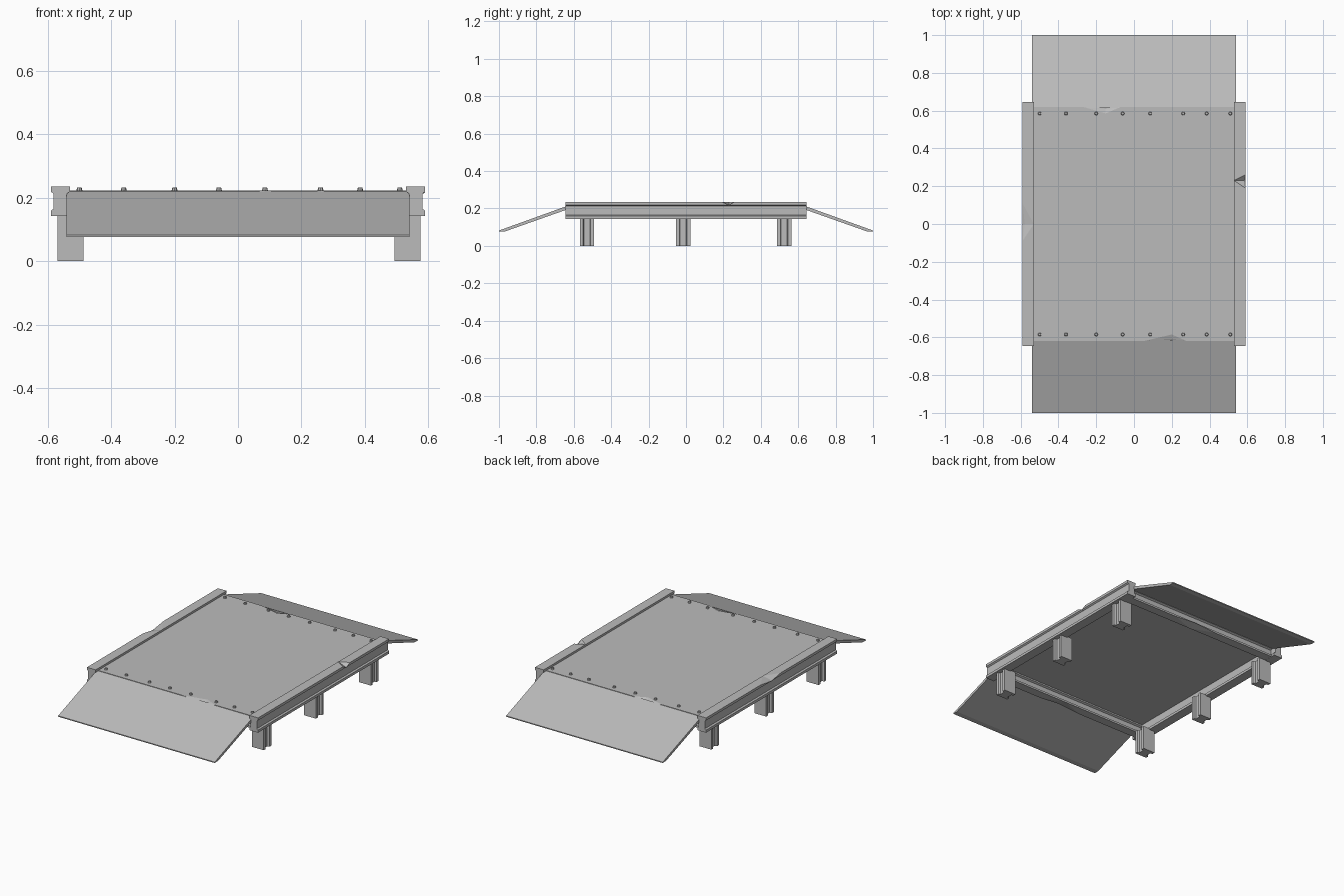
import bpy, bmesh
from mathutils import Vector

cube = bpy.data.objects.get("Cube")
if cube:
    bpy.data.objects.remove(cube, do_unlink=True)

steel = bpy.data.materials.new("grey_steel")
steel.use_nodes = True
GREY = (0.5, 0.5, 0.5, 1)
steel.diffuse_color = GREY
steel.node_tree.nodes["Principled BSDF"].inputs["Base Color"].default_value = GREY


def sweep(name, profile, stops, place, dents=()):
    """Sweep a closed profile through stops; place(u, v, t) gives each point."""
    bm = bmesh.new()
    rings = [[bm.verts.new(place(u, v, t)) for u, v in profile] for t in stops]
    n = len(profile)
    for a, b in zip(rings, rings[1:]):
        for i in range(n):
            j = (i + 1) % n
            bm.faces.new((a[i], a[j], b[j], b[i]))
    bm.faces.new(rings[0][::-1])
    bm.faces.new(rings[-1])
    # Dent: crease the corners around the nearest vertex, then push it
    for spot, push in dents:
        v = min(bm.verts, key=lambda w: (w.co - Vector(spot)).length)
        for f in list(v.link_faces):
            vs = list(f.verts)
            if len(vs) == 4:
                k = vs.index(v)
                bmesh.utils.face_split(f, vs[k - 1], vs[(k + 1) % 4])
        v.co += Vector(push)
    bmesh.ops.recalc_face_normals(bm, faces=bm.faces)
    mesh = bpy.data.meshes.new(name)
    bm.to_mesh(mesh)
    bm.free()
    obj = bpy.data.objects.new(name, mesh)
    mesh.materials.append(steel)
    bpy.context.collection.objects.link(obj)
    return obj


def i_section(w, h, flange, web, slope=0.006):
    """I-shaped outline: half width w, half height h, half web thickness."""
    q = [(w, h), (w, h - flange), (web, h - flange - slope)]
    right = q + [(u, -v) for u, v in q[::-1]]
    return right + [(-u, -v) for u, v in right]


# Long side beams, each with bent flanges
side = i_section(0.03, 0.046, 0.016, 0.021)
sweep("left_side_beam", side, (-0.645, 0.19, 0.23, 0.26, 0.645),
      lambda u, v, t: (0.56 + u, t, 0.189 + v),
      [((0.59, 0.23, 0.235), (-0.004, 0, -0.022))])
sweep("right_side_beam", side, (-0.645, -0.09, 0, 0.11, 0.645),
      lambda u, v, t: (-0.56 + u, t, 0.189 + v),
      [((-0.59, 0, 0.235), (0.012, 0, -0.01))])

# Cross beams under the deck ends
cross = i_section(0.028, 0.033, 0.012, 0.016)
for name, s in (("front", -1), ("back", 1)):
    sweep(name + "_cross_beam", cross, (-0.535, -0.1, 0.05, 0.2, 0.535),
          lambda u, v, t: (t, s * 0.592 + u, 0.177 + v),
          [((0.05, s * 0.62, 0.144), (0, 0, 0.012))])

# Deck plate with buckled end edges
plate = [(-0.62, 0.207), (0.62, 0.207), (0.62, 0.222), (0.585, 0.222),
         (-0.585, 0.222), (-0.62, 0.222)]
sweep("deck", plate, (-0.535, -0.27, -0.15, -0.07, 0.05, 0.2, 0.28, 0.535),
      lambda u, v, t: (t, u, v),
      [((-0.15, 0.62, 0.222), (0, -0.012, -0.012)),
       ((0.2, -0.62, 0.222), (0, 0.01, -0.008))])

# Sloping ramps at both ends
ramp = [(0.615, 0.221), (1.0, 0.082), (1.0, 0.076), (0.968, 0.077), (0.615, 0.202)]
for name, s in (("front", -1), ("back", 1)):
    sweep(name + "_ramp", ramp, (-0.54, 0.54), lambda u, v, t: (t, s * u, v))

# Three posts along each side, with grooves facing outward
post = i_section(0.041, 0.038, 0.018, 0.027, 0.004)
for name, cx in (("left", 0.534), ("right", -0.528)):
    for place, cy in (("front", -0.53), ("middle", -0.015), ("back", 0.525)):
        sweep(f"{name}_{place}_post", post, (0, 0.15),
              lambda u, v, t: (cx + u, cy + v, t))

# Rivets along the deck ends
for s in (-1, 1):
    for x in (-0.5, -0.36, -0.2, -0.06, 0.085, 0.26, 0.385, 0.51):
        bpy.ops.mesh.primitive_cone_add(vertices=8, radius1=0.01, radius2=0.007,
                                        depth=0.012, location=(x, s * 0.585, 0.226))
        rivet = bpy.context.object
        rivet.name = "rivet"
        rivet.data.materials.append(steel)
